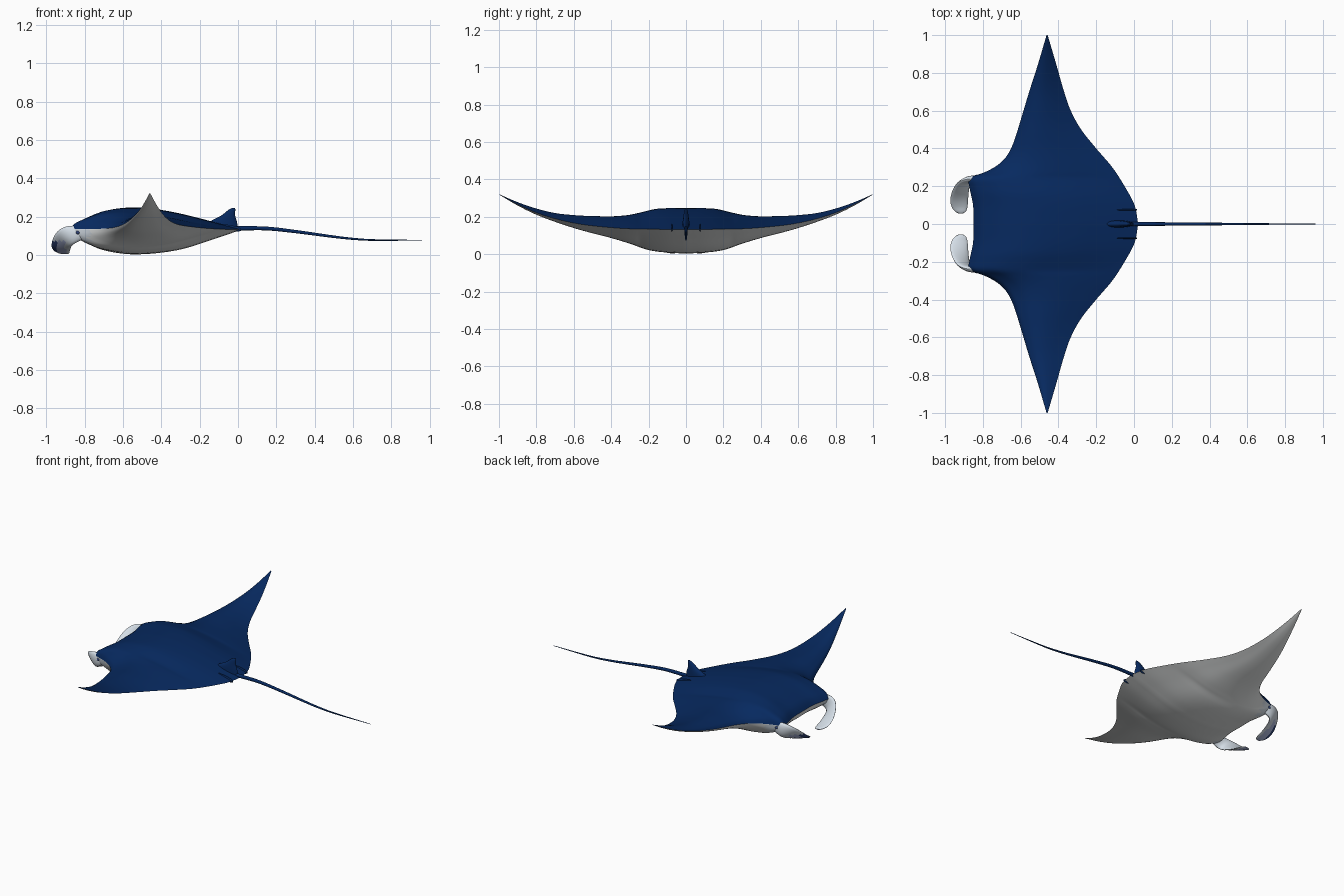
import bpy, bmesh, math
from mathutils import Vector as V

if "Cube" in bpy.data.objects:
    bpy.data.objects.remove(bpy.data.objects["Cube"])


def material(name, rgb):
    m = bpy.data.materials.new(name)
    m.diffuse_color = (*rgb, 1)
    m.use_nodes = True
    m.node_tree.nodes["Principled BSDF"].inputs["Base Color"].default_value = m.diffuse_color
    return m


BLUE = material("deep blue", (0.002, 0.022, 0.115))
WHITE = material("belly white", (0.77, 0.79, 0.79))
PALE = material("pale head", (0.68, 0.75, 0.82))
SLATE = material("soft violet blue", (0.42, 0.48, 0.72))
DARK = material("fin tip blue", (0.03, 0.06, 0.2))
MATS = [BLUE, WHITE, PALE, SLATE, DARK]


def curve(table):
    """Smooth interpolation through (position, value) pairs."""
    n = len(table)

    def slope(i):
        a, b = table[max(i - 1, 0)], table[min(i + 1, n - 1)]
        return (b[1] - a[1]) / (b[0] - a[0])

    def f(t):
        i = 0
        while i < n - 2 and t > table[i + 1][0]:
            i += 1
        (x0, y0), (x1, y1) = table[i], table[i + 1]
        h = x1 - x0
        u = min(max((t - x0) / h, 0), 1)
        return (y0 * (2*u**3 - 3*u**2 + 1) + y1 * (3*u**2 - 2*u**3)
                + h * slope(i) * (u**3 - 2*u**2 + u) + h * slope(i + 1) * (u**3 - u**2))
    return f


def loft(name, rings, rule, angle=50):
    """Skin a row of closed rings; rule(centre, normal, ring slot) gives the colour."""
    bm = bmesh.new()
    vs = [[bm.verts.new(p) for p in r] for r in rings]
    n = len(rings[0])
    slots = {}
    for a, b in zip(vs, vs[1:]):
        for j in range(n):
            k = (j + 1) % n
            slots[bm.faces.new((a[j], a[k], b[k], b[j]))] = j
    for cap in (vs[0], vs[-1]):
        slots[bm.faces.new(cap)] = 0
    bmesh.ops.recalc_face_normals(bm, faces=bm.faces)
    for f, j in slots.items():
        f.material_index = MATS.index(rule(f.calc_center_median(), f.normal, j))
    me = bpy.data.meshes.new(name)
    bm.to_mesh(me)
    bm.free()
    for m in MATS:
        me.materials.append(m)
    ob = bpy.data.objects.new(name, me)
    bpy.context.collection.objects.link(ob)
    bpy.ops.object.select_all(action='DESELECT')
    ob.select_set(True)
    bpy.context.view_layer.objects.active = ob
    bpy.ops.object.shade_smooth_by_angle(angle=math.radians(angle))
    return ob


def ellipse(c, u, v, n=16):
    return [V(c) + V(u) * math.cos(2 * math.pi * i / n) + V(v) * math.sin(2 * math.pi * i / n)
            for i in range(n)]


# body and wings: wing-like sections placed along the span
lead = curve([(0, -.85), (.1, -.852), (.2, -.872), (.245, -.87), (.27, -.80), (.3, -.74),
              (.33, -.70), (.37, -.667), (.43, -.638), (.55, -.6), (.7, -.555), (.85, -.507), (1, -.463)])
trail = curve([(0, .022), (.1, .003), (.2, -.05), (.3, -.115), (.4, -.2), (.5, -.28),
               (.6, -.335), (.7, -.37), (.85, -.413), (1, -.457)])
edge = curve([(0, .133), (.3, .136), (.5, .152), (.6, .167), (.7, .19), (.8, .222), (.9, .266), (1, .32)])
rise = curve([(0, .115), (.15, .11), (.2, .1), (.3, .075), (.4, .06), (.5, .052), (.6, .042),
              (.7, .03), (.8, .022), (.9, .012), (1, .001)])
drop = curve([(0, .13), (.1, .125), (.2, .112), (.3, .08), (.4, .056), (.5, .04), (.6, .027),
              (.7, .017), (.8, .011), (.9, .006), (1, .001)])
upper = curve([(0, 0), (.03, .3), (.08, .52), (.2, .88), (.38, 1), (.58, .8), (.8, .4), (1, 0)])
lower = curve([(0, 0), (.02, .28), (.08, .58), (.18, .85), (.36, 1), (.62, .82), (.86, .32), (1, 0)])

N = 28
chord = [(1 - math.cos(math.pi * i / N)) / 2 for i in range(N + 1)]


def section(y):
    a = abs(y)
    x0, x1, z = lead(a), trail(a), edge(a)
    top = [V((x0 + (x1 - x0) * s, y, z + rise(a) * upper(s))) for s in chord]
    low = [V((x0 + (x1 - x0) * s, y, z - drop(a) * lower(s))) for s in chord[1:-1]]
    return top + low[::-1]


half = [i * .02 for i in range(1, 11)] + [.2 + i * .01 for i in range(1, 21)] + \
       [.4 + i * .03 for i in range(1, 21)]
span = [-y for y in half[::-1]] + [0] + half


def body_colour(c, n, j):
    if j < N:
        return BLUE
    return PALE if c.x < -.77 and .19 < abs(c.y) < .29 else WHITE


loft("body_and_wings", [section(y) for y in span], body_colour)

# curled head fins: centre, wide half-axis, half thickness
paddle = [((-.8, .235, .118), (.005, 0, -.03), .016), ((-.86, .238, .108), (.016, 0, -.044), .018),
          ((-.896, .222, .092), (.03, 0, -.043), .015), ((-.915, .185, .068), (.042, 0, -.034), .012),
          ((-.925, .135, .038), (.047, 0, -.02), .01), ((-.924, .095, .02), (.043, 0, -.011), .008),
          ((-.919, .068, .012), (.03, 0, -.005), .007), ((-.917, .055, .009), (.01, 0, -.001), .003)]


def path_curves(rows):
    return [curve([(i, r[k]) for i, r in enumerate(rows)]) for k in range(len(rows[0]))]


flat = path_curves([(*c, *w, t) for c, w, t in paddle])


def paddle_colour(c, n, j):
    if n.z < 0 and c.z < .075 and c.x < -.9:
        return DARK if c.x < -.945 else SLATE
    return PALE


for side, label in ((1, "left"), (-1, "right")):
    rings = []
    for i in range(29):
        t = i / 4
        p = [f(t) for f in flat]
        q = [f(min(t + .1, 7)) - f(max(t - .1, 0)) for f in flat[:3]]
        w = V(p[3:6])
        thick = V(q).cross(w).normalized() * p[6]
        rings.append([V((v.x, v.y * side, v.z)) for v in ellipse(p[:3], w, thick)])
    loft("head_fin_" + label, rings, paddle_colour)

    # eye
    eye = [ellipse((-.835, side * (.25 + .011 * math.sin(a)), .117),
                   (.012 * math.cos(a), 0, 0), (0, 0, .011 * math.cos(a)), 12)
           for a in (-.6, 0, .4, .8, 1.2, 1.5)]
    loft("eye_" + label, eye, lambda c, n, j: DARK)

    # small pelvic fin beside the tail root
    pelvic = [ellipse((x, side * .075, z), (0, .004, 0), (0, 0, h), 8)
              for x, z, h in ((-.09, .15, .012), (-.04, .14, .016), (0, .134, .013), (.015, .132, .006))]
    loft("pelvic_fin_" + label, pelvic, lambda c, n, j: BLUE)

# whip tail
tail_z = curve([(-.12, .14), (0, .139), (.15, .138), (.3, .122), (.5, .095), (.6, .084), (.7, .078), (.96, .077)])
tail_r = curve([(-.12, .014), (0, .012), (.3, .009), (.5, .007), (.75, .004), (.96, .0015)])
rings = []
for i in range(37):
    x = -.12 + 1.08 * i / 36
    r = tail_r(x)
    rings.append(ellipse((x, 0, tail_z(x)), (0, r * .9, 0), (0, 0, r), 10))
loft("tail", rings, lambda c, n, j: BLUE)

# dorsal fin: height, front x, back x, half thickness
dorsal = path_curves([(.14, -.18, 0, .02), (.175, -.145, -.006, .018), (.205, -.088, -.015, .014),
                      (.235, -.05, -.014, .008), (.246, -.028, -.016, .002)])
rings = []
for i in range(17):
    z, a, b, t = [f(i / 4) for f in dorsal]
    rings.append(ellipse(((a + b) / 2, 0, z), ((b - a) / 2, 0, 0), (0, t, 0), 14))
loft("dorsal_fin", rings, lambda c, n, j: BLUE)
